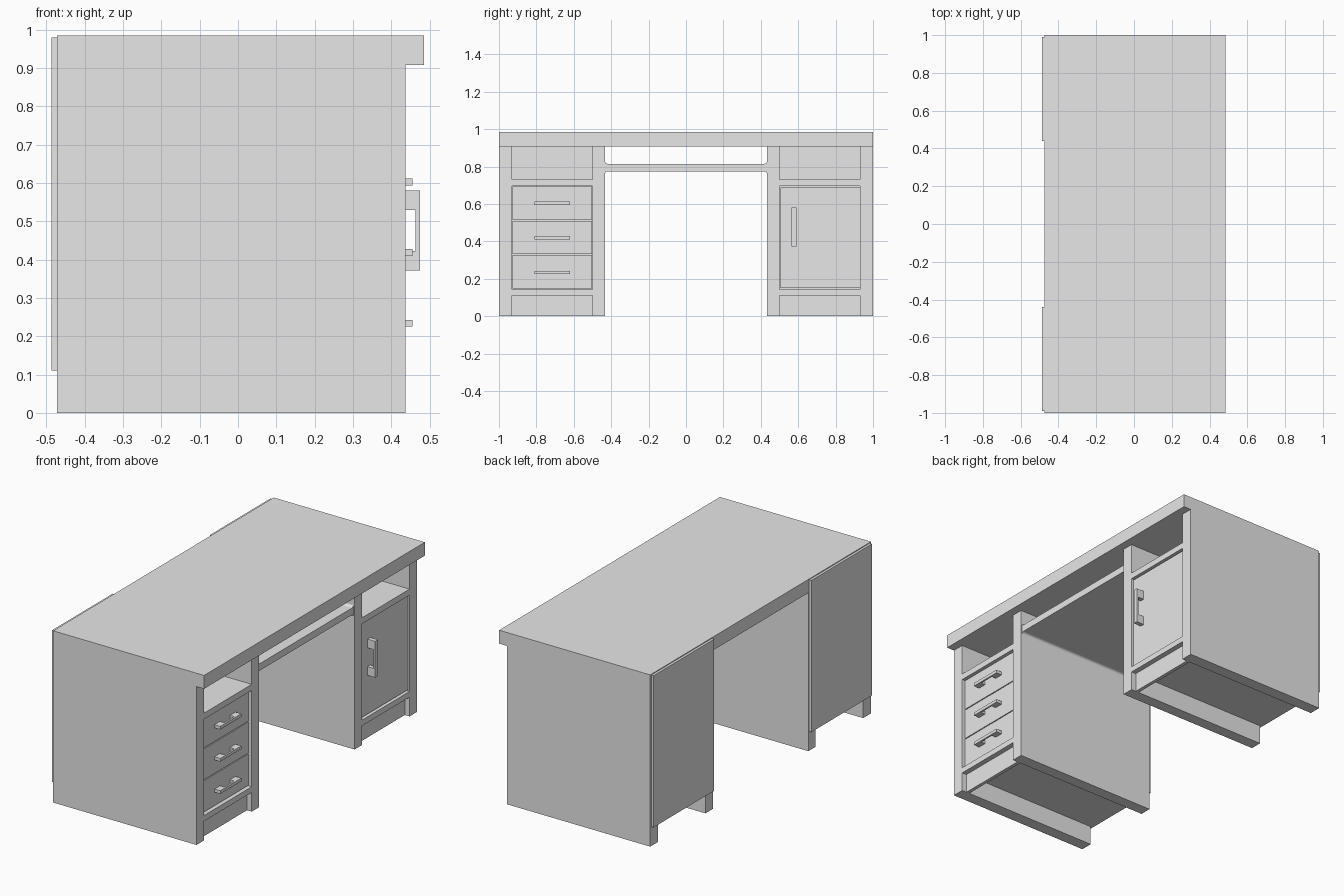
import bpy, bmesh, math

old = bpy.data.objects.get("Cube")
if old:
    bpy.data.objects.remove(old, do_unlink=True)

# Single plain finish
grey = bpy.data.materials.new("light_grey")
grey.use_nodes = True
COL = (0.8, 0.8, 0.8, 1)
grey.diffuse_color = COL
grey.node_tree.nodes["Principled BSDF"].inputs["Base Color"].default_value = COL


def finish(name, bm):
    bmesh.ops.recalc_face_normals(bm, faces=bm.faces)
    me = bpy.data.meshes.new(name)
    bm.to_mesh(me)
    bm.free()
    me.materials.append(grey)
    ob = bpy.data.objects.new(name, me)
    bpy.context.collection.objects.link(ob)
    return ob


def box(name, x, y, z):
    """Board spanning the given (min, max) ranges."""
    bm = bmesh.new()
    bmesh.ops.create_cube(bm, size=1)
    for v in bm.verts:
        for i, (a, b) in enumerate((x, y, z)):
            v.co[i] = a if v.co[i] < 0 else b
    return finish(name, bm)


def prism(name, profile, axis, lo, hi):
    """Extrude a closed 2D profile along the x (0), y (1) or z (2) axis."""
    def place(p, d):
        c = list(p)
        c.insert(axis, d)
        return c
    bm = bmesh.new()
    face = bm.faces.new([bm.verts.new(place(p, lo)) for p in profile])
    ext = bmesh.ops.extrude_face_region(bm, geom=[face])
    for g in ext["geom"]:
        if isinstance(g, bmesh.types.BMVert):
            g.co[axis] = hi
    return finish(name, bm)


def handle_profile(base, front, bar, a, b, foot):
    """U-shaped pull: depth against length."""
    return [(base, a), (front, a), (front, b), (base, b), (base, b - foot),
            (front - bar, b - foot), (front - bar, a + foot), (base, a + foot)]


BACK, FRONT = -0.473, 0.437
UNDER = 0.908

# Desktop
box("desktop", (BACK, 0.485), (-1, 1), (UNDER, 0.985))

# Two pedestal carcasses
for s, side in ((-1, "drawer"), (1, "door")):
    def span(a, b):
        return tuple(sorted((s * a, s * b)))
    inner = span(0.5, 0.93)
    box(side + "_outer_panel", (BACK, FRONT), span(0.93, 1), (0, UNDER))
    box(side + "_inner_panel", (BACK, FRONT), span(0.433, 0.5), (0, UNDER))
    box(side + "_floor", (BACK, FRONT), inner, (0.11, 0.143))
    box(side + "_niche_shelf", (BACK, FRONT), inner, (0.695, 0.73))
    box(side + "_plinth", (0.387, 0.407), inner, (0, 0.11))
    box(side + "_back_panel", (-0.487, BACK), span(0.44, 0.99), (0.11, 0.98))

# Drawers with pulls
DRAWER_FACE = 0.418
for i, (z0, z1, hz) in enumerate(((0.147, 0.327, 0.234),
                                  (0.332, 0.51, 0.419),
                                  (0.515, 0.693, 0.603))):
    box(f"drawer_front_{i + 1}", (0.39, DRAWER_FACE), (-0.928, -0.502), (z0, z1))
    prism(f"drawer_handle_{i + 1}",
          handle_profile(DRAWER_FACE, 0.455, 0.01, -0.81, -0.62, 0.05),
          2, hz - 0.009, hz + 0.009)

# Cupboard door with upright pull
DOOR_FACE = 0.426
box("cupboard_door", (0.40, DOOR_FACE), (0.505, 0.93), (0.15, 0.688))
prism("door_handle", handle_profile(DOOR_FACE, 0.475, 0.012, 0.372, 0.58, 0.05),
      1, 0.565, 0.59)

# Shelf across the knee space, flaring into the pedestals
W, Z0, Z1, R = 0.433, 0.775, 0.815, 0.014
quarter = [(W - R + R * math.sin(t), R - R * math.cos(t))
           for t in (k * math.pi / 8 for k in range(5))]
upper = [(y, Z1 + d) for y, d in quarter]
lower = [(y, Z0 - d) for y, d in quarter]
right = lower + upper[::-1]
left = [(-y, z) for y, z in right[::-1]]
prism("knee_space_shelf", right + left, 0, -0.3, 0.43)
